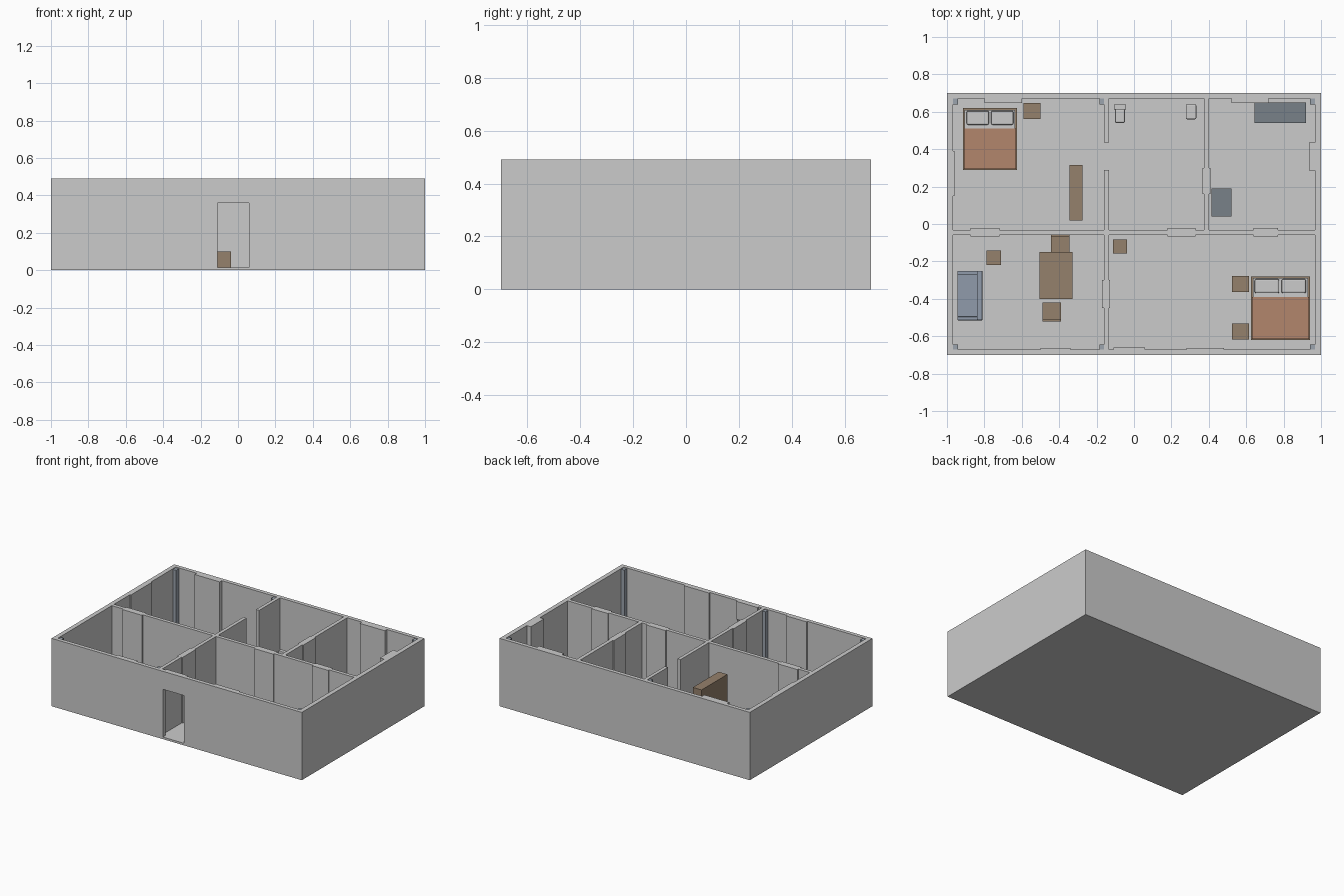
import bpy

if "Cube" in bpy.data.objects:
    bpy.data.objects.remove(bpy.data.objects["Cube"])

FLOOR, SILL, HEAD, TOP = 0.015, 0.16, 0.36, 0.49


def material(name, rgb):
    m = bpy.data.materials.new(name)
    m.diffuse_color = (*rgb, 1)
    m.use_nodes = True
    m.node_tree.nodes["Principled BSDF"].inputs["Base Color"].default_value = m.diffuse_color
    return m


WOOD = material("wood", (0.30, 0.22, 0.15))
BLANKET = material("blanket", (0.45, 0.24, 0.15))
LINEN = material("linen", (0.70, 0.70, 0.69))
BLUE = material("blue_fabric", (0.28, 0.33, 0.41))
STEEL = material("steel", (0.19, 0.22, 0.25))
POST = material("post_grey", (0.33, 0.37, 0.42))


def box(name, x0, x1, y0, y1, z0, z1, mat=None, bevel=0):
    bpy.ops.mesh.primitive_cube_add(size=1, location=((x0 + x1) / 2, (y0 + y1) / 2, (z0 + z1) / 2))
    o = bpy.context.object
    o.name = name
    o.scale = (x1 - x0, y1 - y0, z1 - z0)
    bpy.ops.object.transform_apply(location=False, rotation=False, scale=True)
    if mat:
        o.data.materials.append(mat)
    if bevel:
        b = o.modifiers.new("soft_edges", "BEVEL")
        b.width, b.segments = bevel, 2
    return o


def wall(name, x0, x1, y0, y1, z0=FLOOR, z1=TOP):
    return box(name, x0, x1, y0, y1, z0, z1)


# floor and outer walls, front doorway with lintel
box("floor", -1, 1, -0.7, 0.7, 0, FLOOR)
wall("back_wall", -1, 1, 0.672, 0.7)
wall("left_wall", -1, -0.968, -0.672, 0.672)
wall("right_wall", 0.968, 1, -0.672, 0.672)
wall("front_wall_left", -1, -0.11, -0.7, -0.672)
wall("front_wall_right", 0.06, 1, -0.7, -0.672)
wall("front_door_lintel", -0.11, 0.06, -0.7, -0.66, HEAD)

# partitions, with an open gap in the upper centre wall
wall("cross_partition", -0.968, 0.968, -0.058, -0.032)
wall("centre_partition_front", -0.16, -0.135, -0.672, -0.058)
wall("centre_partition_middle", -0.16, -0.135, -0.032, 0.29)
wall("centre_partition_back", -0.16, -0.135, 0.435, 0.672)
wall("kitchen_partition", 0.375, 0.402, -0.032, 0.672)

# door and window panels standing slightly proud of the walls
for i, (x0, x1) in enumerate([(-0.875, -0.72), (0.18, 0.33), (0.64, 0.77)]):
    wall(f"inner_door_{i}", x0, x1, -0.068, -0.022)
for i, (x0, x1) in enumerate([(-0.8, -0.6), (0.52, 0.72)]):
    wall(f"back_window_panel_{i}", x0, x1, 0.648, 0.672)
for i, (x0, x1) in enumerate([(-0.5, -0.34), (0.28, 0.48)]):
    wall(f"front_window_panel_{i}", x0, x1, -0.672, -0.662)
wall("left_window_panel", -0.968, -0.96, 0.15, 0.39)
wall("right_window_panel", 0.935, 0.968, 0.285, 0.435)
wall("kitchen_door", 0.367, 0.41, 0.16, 0.30)
wall("living_room_door", -0.17, -0.128, -0.45, -0.30)

# corner posts
for i, x in enumerate((-0.955, -0.172, 0.955)):
    for j, y in enumerate((-0.66, 0.655)):
        box(f"corner_post_{i}_{j}", x - 0.013, x + 0.013, y - 0.015, y + 0.017, FLOOR, TOP - 0.005, POST)


def bed(n, x0, x1, y0, y1):
    box(f"bed_frame_{n}", x0, x1, y0, y1, FLOOR, 0.07, WOOD)
    box(f"mattress_{n}", x0 + 0.01, x1 - 0.01, y0 + 0.01, y1 - 0.01, 0.07, 0.1, LINEN)
    box(f"blanket_{n}", x0 + 0.005, x1 - 0.005, y0 + 0.005, y1 - 0.11, 0.065, 0.108, BLANKET)
    mid = (x0 + x1) / 2
    for side, a in (("left", x0 + 0.02), ("right", mid + 0.006)):
        box(f"pillow_{side}_{n}", a, a + mid - x0 - 0.026, y1 - 0.09, y1 - 0.015, 0.1, 0.125, LINEN, 0.008)


def legged(name, x0, x1, y0, y1, h, t=0.012):
    box(f"{name}_top", x0, x1, y0, y1, h - t, h, WOOD)
    for i, x in enumerate((x0, x1 - t)):
        for j, y in enumerate((y0, y1 - t)):
            box(f"{name}_leg_{i}{j}", x, x + t, y, y + t, FLOOR, h - t, WOOD)


bed("back", -0.915, -0.625, 0.29, 0.62)
bed("front", 0.625, 0.94, -0.62, -0.28)

# bedside cabinets and small stools
for i, (x, y) in enumerate([(-0.545, 0.605), (0.57, -0.32), (0.57, -0.575)]):
    box(f"bedside_cabinet_{i}", x - 0.045, x + 0.045, y - 0.043, y + 0.043, FLOOR, 0.1, WOOD)
for i, (x, y) in enumerate([(-0.75, -0.18), (-0.075, -0.12)]):
    box(f"side_table_{i}", x - 0.038, x + 0.038, y - 0.038, y + 0.038, FLOOR, 0.1, WOOD)

# dining table and chairs
legged("table", -0.505, -0.33, -0.40, -0.15, 0.145)
for n, x, y, yb in (("back", -0.395, -0.105, -0.067), ("front", -0.44, -0.465, -0.52)):
    legged(f"{n}_chair", x - 0.05, x + 0.05, y - 0.05, y + 0.045, 0.09)
    box(f"{n}_chair_back", x - 0.05, x + 0.05, yb, yb + 0.012, 0.09, 0.17, WOOD)

# wardrobe
box("wardrobe", -0.345, -0.275, 0.02, 0.315, FLOOR, 0.33, WOOD)

# sofa
box("sofa_seat", -0.945, -0.81, -0.515, -0.25, FLOOR, 0.085, BLUE, 0.006)
box("sofa_back", -0.84, -0.81, -0.515, -0.25, 0.08, 0.15, BLUE, 0.006)
for i, y in enumerate((-0.515, -0.27)):
    box(f"sofa_arm_{i}", -0.945, -0.81, y, y + 0.02, 0.08, 0.115, BLUE, 0.004)

# kitchen counter and cooker
box("kitchen_counter", 0.645, 0.92, 0.54, 0.65, FLOOR, 0.16, STEEL)
box("cooker", 0.415, 0.52, 0.04, 0.19, FLOOR, 0.16, STEEL)

# toilet and wash basin
box("toilet_bowl", -0.102, -0.048, 0.54, 0.615, FLOOR, 0.08, LINEN, 0.008)
box("toilet_tank", -0.108, -0.042, 0.612, 0.64, FLOOR, 0.14, LINEN, 0.004)
box("basin", 0.277, 0.333, 0.56, 0.64, 0.12, 0.155, LINEN, 0.006)
box("basin_pedestal", 0.293, 0.317, 0.59, 0.63, FLOOR, 0.122, LINEN)
